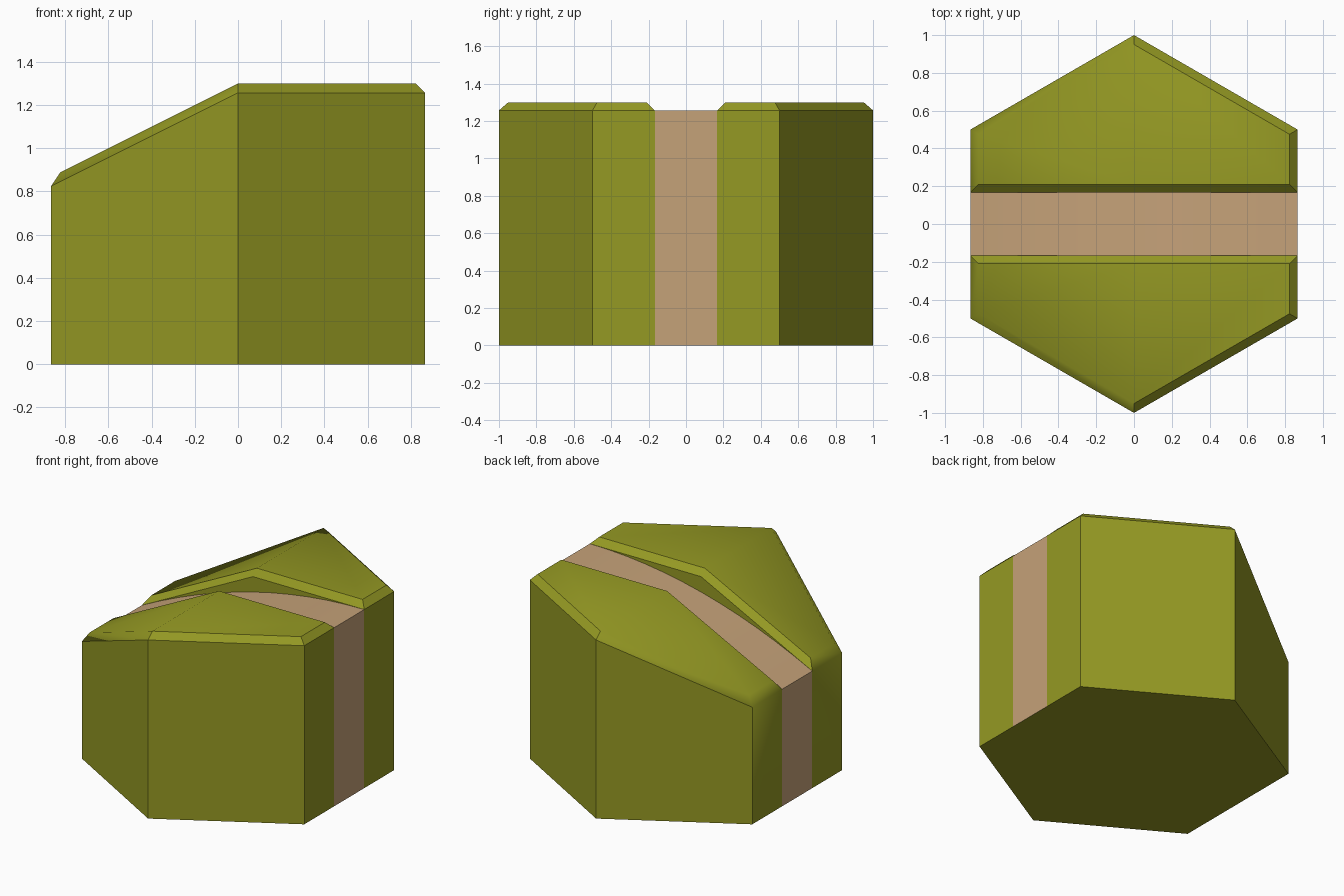
import bpy, bmesh, math

if "Cube" in bpy.data.objects:
    bpy.data.objects.remove(bpy.data.objects["Cube"])

W, TOP, BEV, GAP, SEG = 0.866, 1.30, 0.043, 0.167, 12


def roof(x):
    # flat on the right, sloping down to the left
    return TOP + 0.5 * min(x, 0)


def material(name, rgb):
    m = bpy.data.materials.new(name)
    m.diffuse_color = (*rgb, 1)
    m.use_nodes = True
    m.node_tree.nodes["Principled BSDF"].inputs["Base Color"].default_value = m.diffuse_color
    return m


bm = bmesh.new()


def face(points, mat=0):
    f = bm.faces.new([bm.verts.new(p) for p in points])
    f.material_index = mat
    return f


# Curved top line of the band: from the left wall to the right wall
zl, zr = roof(-W) - BEV, TOP - BEV
curve = []
for i in range(SEG + 1):
    t = i / SEG
    curve.append((-W + 2 * W * t, (1 - t) ** 2 * zl + (1 - (1 - t) ** 2) * zr))

# Two bevelled olive halves with a groove between them
a, d = BEV, BEV / math.cos(math.radians(30))
rim = [(W, GAP), (W, 0.5), (0, 1), (-W, 0.5), (-W, GAP), (0, GAP)]
yin = 1 - d - (W - a) * math.tan(math.radians(30))
inset = [(W - a, GAP + a), (W - a, yin), (0, 1 - d),
         (-W + a, yin), (-W + a, GAP + a), (0, GAP + a)]
for s in (1, -1):
    lo = [(x, s * y, 0) for x, y in rim]
    mid = [(x, s * y, roof(x) - BEV) for x, y in rim]
    hi = [(x, s * y, roof(x)) for x, y in inset]
    for i in range(6):
        j = (i + 1) % 6
        if i < 4:
            face([lo[i], lo[j], mid[j], mid[i]])      # outer walls
        face([mid[i], mid[j], hi[j], hi[i]])          # bevel
    face([hi[0], hi[1], hi[2], hi[5]])                # flat top
    face([hi[5], hi[2], hi[3], hi[4]])                # sloping top
    # groove wall above the curved band
    face([mid[0], mid[5], mid[4]] + [(x, s * GAP, z) for x, z in curve[1:-1]])

# Tan band: curved top and both end walls
for (x0, z0), (x1, z1) in zip(curve, curve[1:]):
    face([(x0, -GAP, z0), (x1, -GAP, z1), (x1, GAP, z1), (x0, GAP, z0)], 1)
for x, z in (curve[0], curve[-1]):
    face([(x, -GAP, 0), (x, GAP, 0), (x, GAP, z), (x, -GAP, z)], 1)

# Underside
face([(W, -GAP, 0), (W, GAP, 0), (W, 0.5, 0), (0, 1, 0), (-W, 0.5, 0), (-W, GAP, 0),
      (-W, -GAP, 0), (-W, -0.5, 0), (0, -1, 0), (W, -0.5, 0)])

bmesh.ops.remove_doubles(bm, verts=bm.verts, dist=0.0005)
bmesh.ops.recalc_face_normals(bm, faces=bm.faces)
me = bpy.data.meshes.new("hex_block")
bm.to_mesh(me)
bm.free()
me.materials.append(material("olive green", (0.30, 0.32, 0.017)))
me.materials.append(material("tan", (0.56, 0.36, 0.19)))
ob = bpy.data.objects.new("hex_block", me)
bpy.context.collection.objects.link(ob)
bpy.context.view_layer.objects.active = ob
ob.select_set(True)
bpy.ops.object.shade_smooth_by_angle(angle=math.radians(38))
